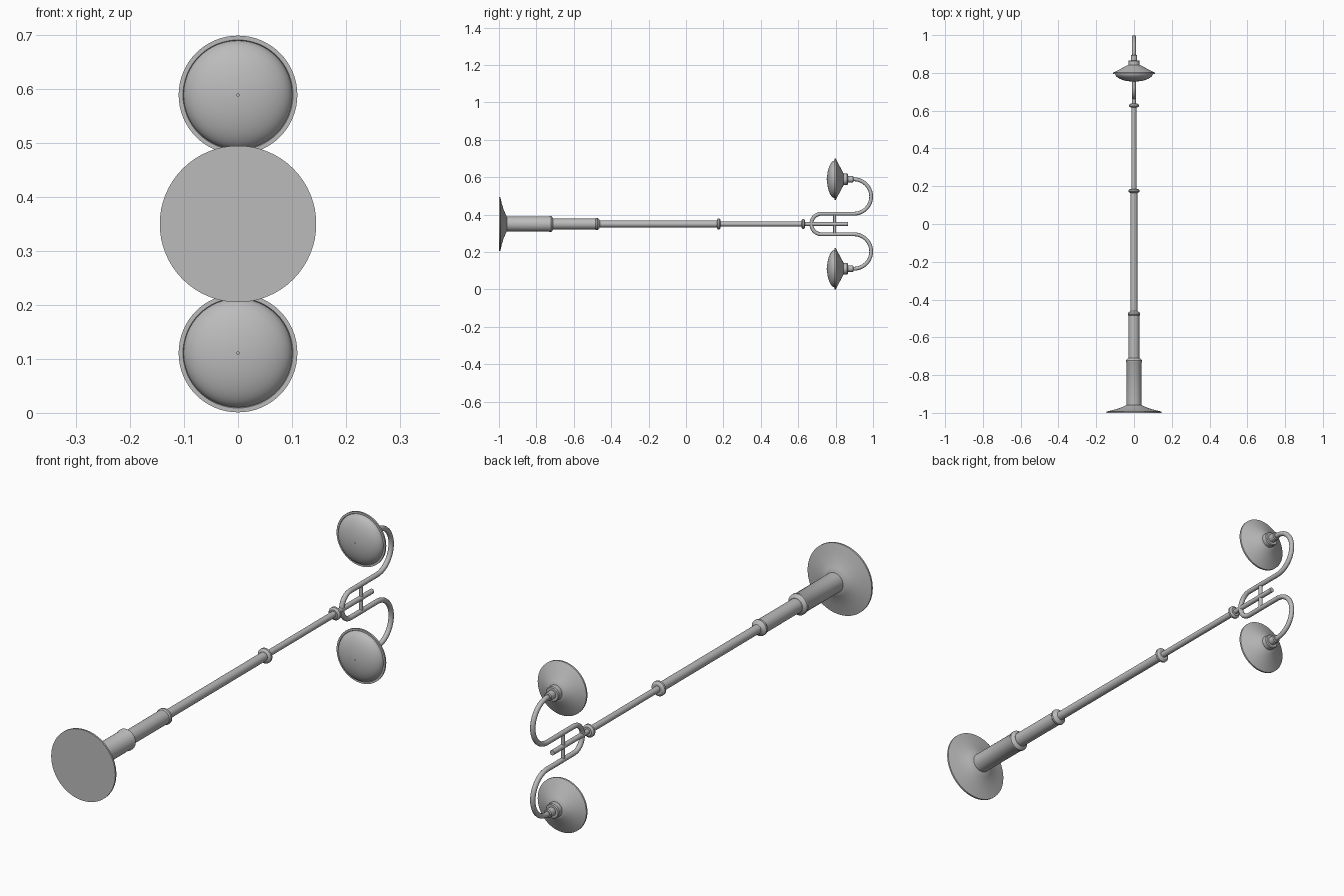
import bpy, bmesh, math
from mathutils import Vector, Matrix

if "Cube" in bpy.data.objects:
    bpy.data.objects.remove(bpy.data.objects["Cube"])

ZC = 0.35      # height of the post axis
LAMP = 0.239   # lamp offset from the post axis

metal = bpy.data.materials.new("grey_metal")
metal.diffuse_color = (0.5, 0.5, 0.5, 1)
metal.use_nodes = True
metal.node_tree.nodes["Principled BSDF"].inputs["Base Color"].default_value = metal.diffuse_color


def finish(obj):
    obj.data.materials.clear()
    obj.data.materials.append(metal)
    bpy.ops.object.select_all(action='DESELECT')
    bpy.context.view_layer.objects.active = obj
    obj.select_set(True)
    if obj.type == 'CURVE':
        bpy.ops.object.convert(target='MESH')
    bpy.ops.object.shade_smooth_by_angle(angle=math.radians(32))


def lathe(name, profile, z, steps=48):
    """Turn (radius, y) points around an axis parallel to y."""
    bm = bmesh.new()
    verts = [bm.verts.new((0, y, r)) for r, y in profile]
    edges = [bm.edges.new(p) for p in zip(verts, verts[1:])]
    bmesh.ops.spin(bm, geom=verts + edges, cent=(0, 0, 0), axis=(0, 1, 0),
                   angle=math.tau, steps=steps, use_duplicate=False)
    bmesh.ops.remove_doubles(bm, verts=bm.verts, dist=1e-5)
    bmesh.ops.translate(bm, verts=bm.verts, vec=(0, 0, z))
    bmesh.ops.recalc_face_normals(bm, faces=bm.faces)
    me = bpy.data.meshes.new(name)
    bm.to_mesh(me)
    bm.free()
    obj = bpy.data.objects.new(name, me)
    bpy.context.collection.objects.link(obj)
    finish(obj)


def pipe(name, points, radius):
    cu = bpy.data.curves.new(name, 'CURVE')
    cu.dimensions = '3D'
    cu.bevel_depth = radius
    cu.bevel_resolution = 4
    cu.use_fill_caps = True
    sp = cu.splines.new('POLY')
    sp.points.add(len(points) - 1)
    for p, (y, z) in zip(sp.points, points):
        p.co = (0, y, z, 1)
    obj = bpy.data.objects.new(name, cu)
    bpy.context.collection.objects.link(obj)
    finish(obj)


def arc(cy, cz, r, a0, a1, n=20):
    return [(cy + r * math.cos(math.radians(a0 + (a1 - a0) * i / n)),
             cz + r * math.sin(math.radians(a0 + (a1 - a0) * i / n)))
            for i in range(n + 1)]


# flared foot
lathe("base_flange", [(0, -1), (0.145, -1), (0.145, -0.993), (0.11, -0.985),
                      (0.08, -0.976), (0.058, -0.967), (0.04, -0.958),
                      (0, -0.958)], ZC, 64)
# stepped post sections with collars
lathe("lower_post", [(0, -0.965), (0.04, -0.965), (0.04, -0.735), (0.043, -0.73),
                     (0.043, -0.722), (0.037, -0.715), (0.03, -0.71),
                     (0, -0.71)], ZC)
lathe("middle_post", [(0, -0.72), (0.029, -0.72), (0.029, -0.485), (0.033, -0.48),
                      (0.033, -0.472), (0.026, -0.466), (0.018, -0.46),
                      (0, -0.46)], ZC)
lathe("upper_post", [(0, -0.47), (0.018, -0.47), (0.018, 0.175), (0, 0.175)], ZC)
lathe("thin_post", [(0, 0.17), (0.0125, 0.17), (0.0125, 0.63), (0, 0.63)], ZC)
lathe("post_tip", [(0, 0.62), (0.01, 0.62), (0.01, 0.865), (0, 0.865)], ZC)
for name, y, r in (("lower_ring", 0.175, 0.03), ("upper_ring", 0.627, 0.026)):
    lathe(name, [(0, y - 0.01), (r * 0.7, y - 0.01), (r, y - 0.004),
                 (r, y + 0.004), (r * 0.7, y + 0.01), (0, y + 0.01)], ZC)

# curved double arm, mirrored about the post axis
AR, UR = 0.092, 0.055
half = arc(0.725, ZC, UR, 180, 90) + arc(0.898, ZC + UR + AR, AR, -90, 90)
half.append((0.87, half[-1][1]))
mirrored = [(y, 2 * ZC - z) for y, z in half]
pipe("curved_arm", mirrored[:0:-1] + half, 0.010)
pipe("cross_bar", [(0.795, ZC - UR), (0.795, ZC + UR)], 0.008)

# the two lamps
for side, name in ((1, "upper"), (-1, "lower")):
    z = ZC + side * LAMP
    lathe(name + "_shade", [(0.1, 0.798), (0.102, 0.794), (0.11, 0.794), (0.11, 0.801),
                            (0.085, 0.814), (0.06, 0.827), (0.042, 0.837),
                            (0.03, 0.843), (0, 0.843)], z, 64)
    dome = [(0.101 * math.cos(a), 0.798 - 0.044 * math.sin(a))
            for a in (math.pi / 2 * i / 14 for i in range(14))]
    lathe(name + "_glass_dome", dome + [(0, 0.754)], z, 64)
    lathe(name + "_dome_tip", [(0, 0.751), (0.003, 0.751), (0.003, 0.758),
                               (0, 0.758)], z, 16)
    lathe(name + "_socket", [(0, 0.838), (0.03, 0.838), (0.03, 0.862), (0.027, 0.866),
                             (0.017, 0.866), (0.017, 0.892), (0.014, 0.896),
                             (0, 0.896)], z)
